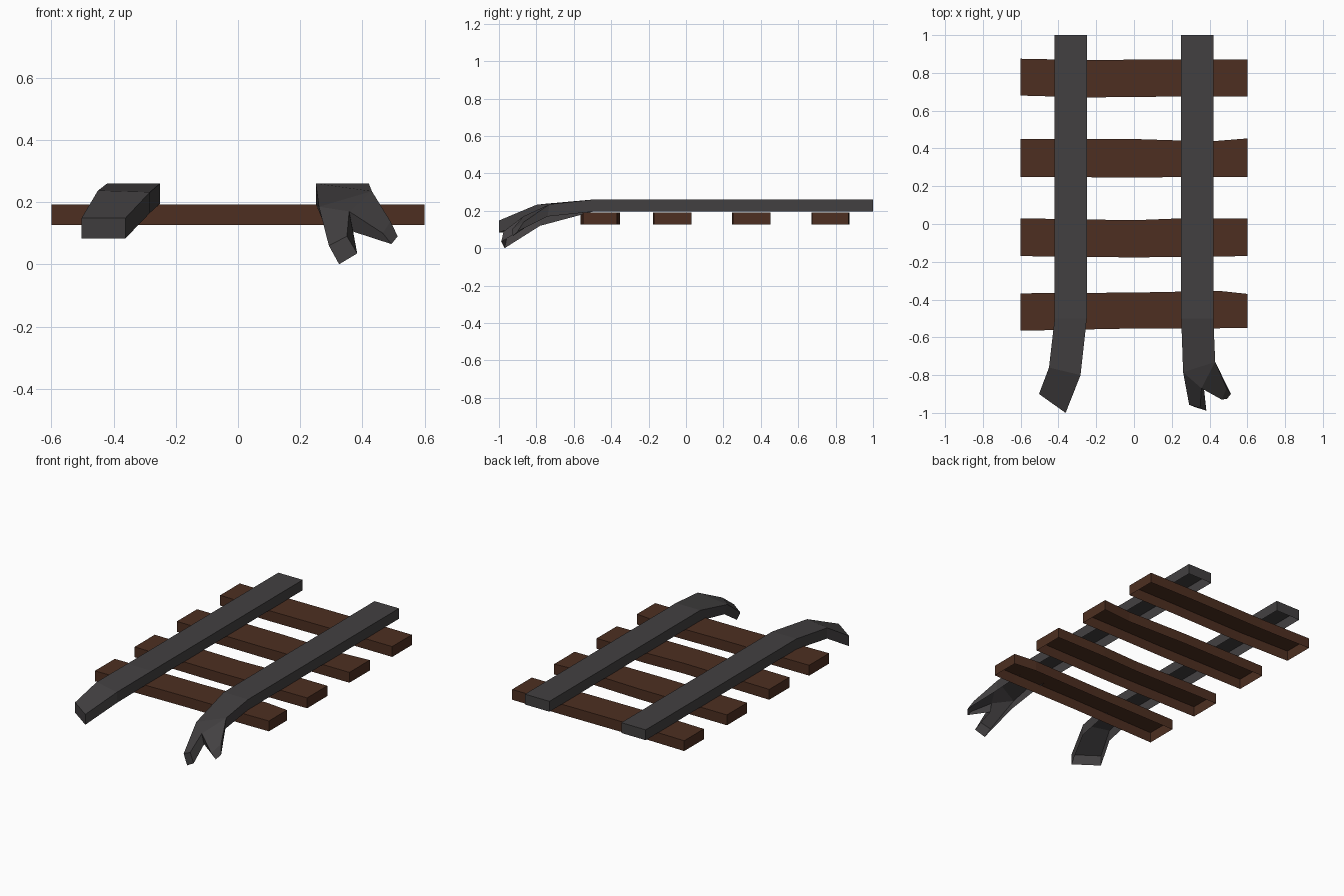
import bpy, bmesh

if "Cube" in bpy.data.objects:
    bpy.data.objects.remove(bpy.data.objects["Cube"])


def material(name, color):
    m = bpy.data.materials.new(name)
    m.diffuse_color = (*color, 1)
    m.use_nodes = True
    m.node_tree.nodes["Principled BSDF"].inputs["Base Color"].default_value = m.diffuse_color
    return m


WOOD = material("wood", (0.075, 0.028, 0.015))
IRON = material("iron", (0.055, 0.051, 0.053))


def loft(bm, sections, start=False, end=False):
    """Skin open-bottomed sections (bottom-left, top-left, top-right, bottom-right) towards -y."""
    rings = [[bm.verts.new(p) for p in s] for s in sections]
    for a, b in zip(rings, rings[1:]):
        for i in range(3):
            bm.faces.new((a[i], b[i], b[i + 1], a[i + 1]))
    if start:
        bm.faces.new(rings[0])
    if end:
        bm.faces.new(rings[-1][::-1])
    return rings


def finish(bm, name, mat):
    bmesh.ops.remove_doubles(bm, verts=bm.verts, dist=0.0005)
    me = bpy.data.meshes.new(name)
    bm.to_mesh(me)
    bm.free()
    me.materials.append(mat)
    ob = bpy.data.objects.new(name, me)
    bpy.context.collection.objects.link(ob)


def straight(x0, x1, y, top=0.26, bottom=0.195):
    return [(x0, y, bottom), (x0, y, top), (x1, y, top), (x1, y, bottom)]


# sleepers: hollow underneath, slightly uneven edges (x, front y, back y)
SLEEPERS = [
    [(-0.6, -0.565, -0.367), (0, -0.553, -0.363), (0.45, -0.552, -0.354), (0.6, -0.55, -0.37)],
    [(-0.6, -0.17, 0.03), (0, -0.177, 0.02), (0.25, -0.174, 0.03), (0.6, -0.17, 0.03)],
    [(-0.6, 0.25, 0.45), (0, 0.246, 0.45), (0.4, 0.25, 0.437), (0.6, 0.25, 0.453)],
    [(-0.6, 0.68, 0.875), (-0.25, 0.67, 0.868), (0.25, 0.675, 0.872), (0.6, 0.675, 0.87)],
]
for n, rows in enumerate(SLEEPERS):
    bm = bmesh.new()
    secs = [[(x, f, 0.127), (x, f, 0.192), (x, b, 0.192), (x, b, 0.127)] for x, f, b in rows]
    loft(bm, secs, True, True)
    bmesh.ops.reverse_faces(bm, faces=bm.faces)
    bmesh.ops.recalc_face_normals(bm, faces=bm.faces)
    finish(bm, f"sleeper_{n + 1}", WOOD)

# left rail: bends down and outwards at the front
bm = bmesh.new()
loft(bm, [
    straight(-0.42, -0.25, 1.0),
    straight(-0.42, -0.25, -0.5),
    [(-0.45, -0.76, 0.17), (-0.45, -0.76, 0.237), (-0.283, -0.80, 0.232), (-0.283, -0.80, 0.165)],
    [(-0.503, -0.90, 0.083), (-0.503, -0.90, 0.148), (-0.362, -1.0, 0.148), (-0.362, -1.0, 0.083)],
], True, True)
finish(bm, "left_rail", IRON)

# right rail: twists and splits into two torn prongs
root = [(0.28, -0.78, 0.12), (0.26, -0.785, 0.185), (0.43, -0.73, 0.235), (0.43, -0.74, 0.17)]
split_top, split_low = (0.357, -0.87, 0.17), (0.37, -0.865, 0.105)
bm = bmesh.new()
rings = loft(bm, [straight(0.25, 0.42, 1.0), straight(0.25, 0.42, -0.5), root], True)
bm.faces.new((rings[-1][1], bm.verts.new(split_top), rings[-1][2]))
loft(bm, [
    [root[0], root[1], split_top, split_low],
    [(0.325, -0.97, 0.0), (0.292, -0.957, 0.06), (0.35, -0.975, 0.09), (0.383, -0.988, 0.035)],
], end=True)
loft(bm, [
    [split_low, split_top, root[2], root[3]],
    [(0.493, -0.925, 0.065), (0.465, -0.93, 0.10), (0.49, -0.87, 0.138), (0.513, -0.90, 0.09)],
], end=True)
finish(bm, "right_rail", IRON)
